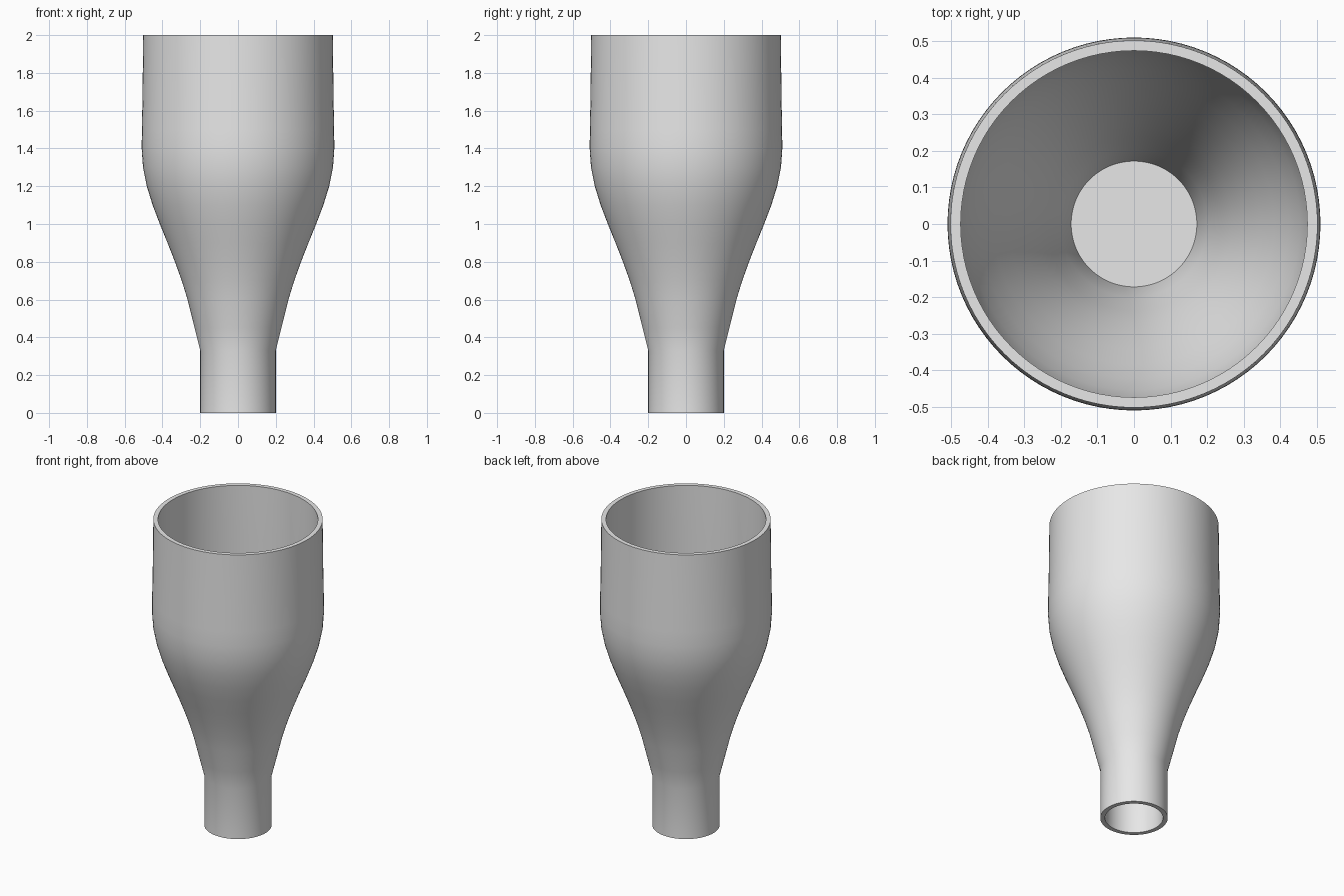
import bpy
import bmesh
import math

cube = bpy.data.objects.get("Cube")
if cube:
    bpy.data.objects.remove(cube, do_unlink=True)

SIDES = 96
WALL = 0.028

grey = bpy.data.materials.new("plain grey")
grey.use_nodes = True
grey.diffuse_color = (0.8, 0.8, 0.8, 1)
grey.node_tree.nodes["Principled BSDF"].inputs["Base Color"].default_value = (0.8, 0.8, 0.8, 1)


def lathe(name, profile):
    """Revolve a closed (radius, height) outline around the z axis."""
    bm = bmesh.new()
    verts = [bm.verts.new((r, 0, z)) for r, z in profile]
    edges = [bm.edges.new((a, b)) for a, b in zip(verts, verts[1:] + verts[:1])]
    bmesh.ops.spin(bm, geom=verts + edges, axis=(0, 0, 1), cent=(0, 0, 0),
                   angle=math.tau, steps=SIDES, use_merge=True)
    bmesh.ops.remove_doubles(bm, verts=bm.verts, dist=0.0001)
    bmesh.ops.recalc_face_normals(bm, faces=bm.faces)
    mesh = bpy.data.meshes.new(name)
    bm.to_mesh(mesh)
    bm.free()
    obj = bpy.data.objects.new(name, mesh)
    bpy.context.collection.objects.link(obj)
    mesh.materials.append(grey)
    bpy.ops.object.select_all(action="DESELECT")
    obj.select_set(True)
    bpy.context.view_layer.objects.active = obj
    bpy.ops.object.shade_smooth_by_angle(angle=math.radians(35))
    return obj


# Hollow body: straight neck, flaring shoulder and nearly straight mouth
outer = [(0.2, 0), (0.2, 0.33), (0.23, 0.45), (0.267, 0.6), (0.298, 0.7),
         (0.334, 0.8), (0.373, 0.9), (0.414, 1.0), (0.452, 1.1), (0.483, 1.2),
         (0.503, 1.3), (0.51, 1.4), (0.509, 1.5), (0.506, 1.65), (0.502, 2.0)]

# Inner wall keeps an even thickness along the slope
inner = []
for i, (r, z) in enumerate(outer):
    r0, z0 = outer[max(i - 1, 0)]
    r1, z1 = outer[min(i + 1, len(outer) - 1)]
    inner.append((r - WALL * math.hypot(1, (r1 - r0) / (z1 - z0)), z))
lathe("funnel_body", outer + inner[::-1])

# Thin floor closing the bowl above the open neck
lathe("bowl_floor", [(0, 0.32), (0.174, 0.32), (0.174, 0.328), (0, 0.328)])
